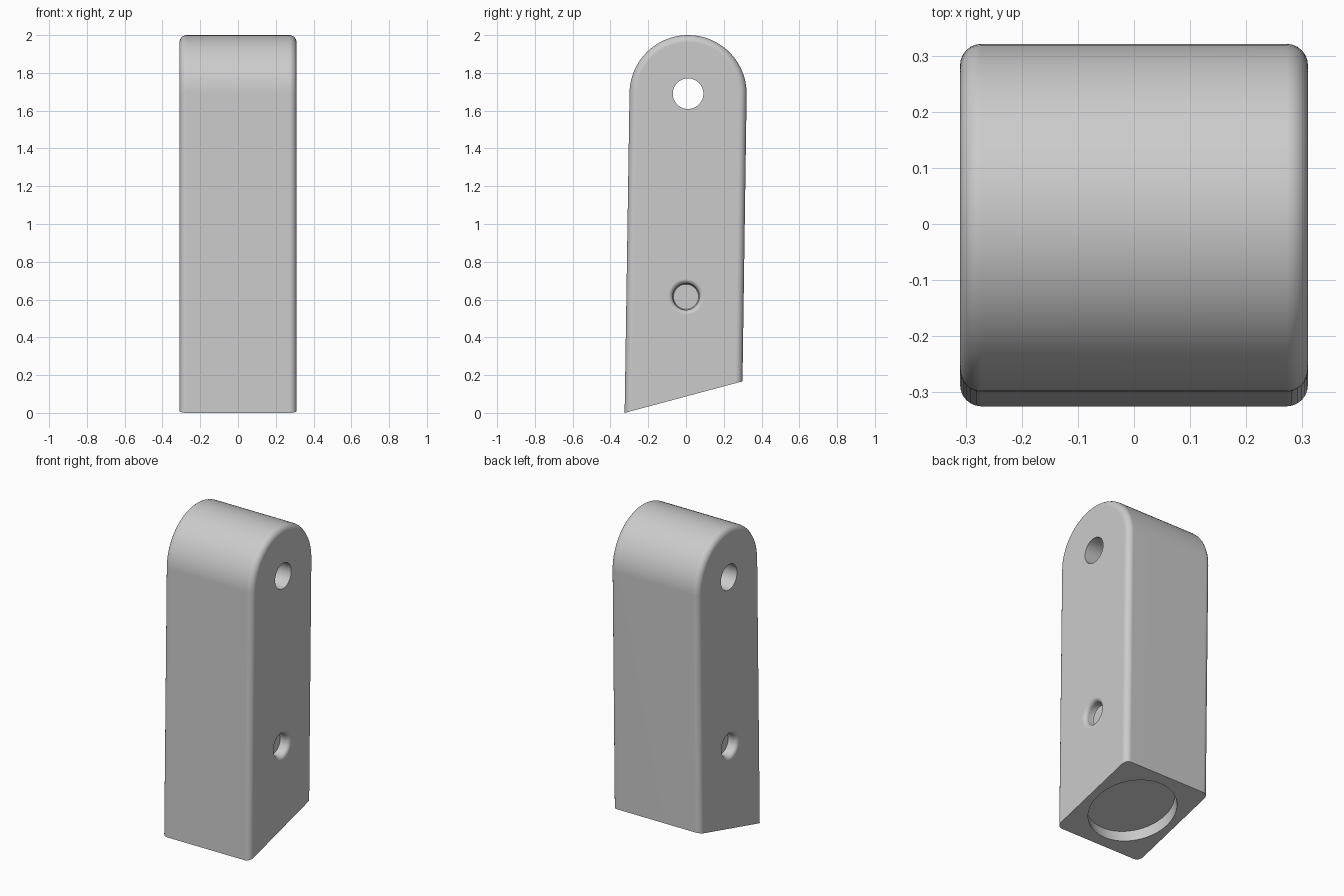
import bpy, bmesh
from math import sin, cos, pi, radians
from mathutils import Matrix, Vector

cube = bpy.data.objects.get("Cube")
if cube:
    bpy.data.objects.remove(cube, do_unlink=True)

grey = bpy.data.materials.new("plain grey")
grey.use_nodes = True
colour = (0.6, 0.6, 0.6, 1)
grey.diffuse_color = colour
grey.node_tree.nodes["Principled BSDF"].inputs["Base Color"].default_value = colour

HALF = 0.31                          # half width of the block
PIVOT = Vector((0, 0.011, 1.69))     # centre of the rounded top
TILT = radians(0.8)


def make_object(name, bm):
    bmesh.ops.recalc_face_normals(bm, faces=bm.faces)
    mesh = bpy.data.meshes.new(name)
    bm.to_mesh(mesh)
    bm.free()
    mesh.materials.append(grey)
    obj = bpy.data.objects.new(name, mesh)
    bpy.context.collection.objects.link(obj)
    return obj


def lathe(name, profile, matrix, steps=48):
    """Closed solid turned about local z from (radius, height) points."""
    bm = bmesh.new()
    rings = [[bm.verts.new((r * cos(2 * pi * i / steps), r * sin(2 * pi * i / steps), h))
              for i in range(steps)] for r, h in profile]
    for a, b in zip(rings, rings[1:]):
        for i in range(steps):
            j = (i + 1) % steps
            bm.faces.new((a[i], a[j], b[j], b[i]))
    bm.faces.new(rings[0])
    bm.faces.new(rings[-1])
    bm.transform(matrix)
    obj = make_object(name, bm)
    obj.hide_render = True
    return obj


# Block: arched side profile with a slanted foot, extruded across x
arc = [(PIVOT.y + HALF * cos(a), PIVOT.z + HALF * sin(a))
       for a in (-TILT + (pi * i / 40) for i in range(41))]
profile = [(-0.325, 0), (0.299, 0.167)] + arc
bm = bmesh.new()
side = bm.faces.new([bm.verts.new((-HALF, y, z)) for y, z in profile])
moved = bmesh.ops.extrude_face_region(bm, geom=[side])["geom"]
bmesh.ops.translate(bm, verts=[v for v in moved if isinstance(v, bmesh.types.BMVert)],
                    vec=(2 * HALF, 0, 0))
if not side.is_valid or len(bm.faces) < len(profile) + 2:
    bm.faces.new([v for v in bm.verts if v.co.x < 0])

# Round the rims of both sides, leaving the foot sharp
rims = [e for e in bm.edges
        if abs(e.verts[0].co.x - e.verts[1].co.x) < 0.001
        and max(v.co.z for v in e.verts) > 0.5]
bmesh.ops.bevel(bm, geom=rims, offset=0.038, segments=6, profile=0.5,
                affect="EDGES", clamp_overlap=False)
block = make_object("block", bm)

# Cross hole, side dimples and foot recess
along_x = Matrix.Rotation(pi / 2, 4, "Y")
cutters = [lathe("cross_hole_cutter", [(0.081, -0.5), (0.081, 0.5)],
                 Matrix.Translation(PIVOT) @ along_x)]

lip = 0.025
dimple = [(0.066, -0.06), (0.07, -0.05)]
dimple += [(0.07 + lip * (1 - cos(a)), -lip + lip * sin(a))
           for a in (pi / 2 * i / 6 for i in range(7))]
dimple += [(0.095, 0.05)]
for label, sign in (("left", 1), ("right", -1)):
    place = Matrix.Translation((sign * HALF, 0, 0.615)) @ Matrix.Rotation(sign * pi / 2, 4, "Y")
    cutters.append(lathe(label + "_dimple_cutter", dimple, place))

foot_normal = Vector((0, 0.167, -0.624)).normalized()
foot = Matrix.Translation((0, -0.013, 0.0835)) @ foot_normal.to_track_quat("Z", "Y").to_matrix().to_4x4()
cutters.append(lathe("foot_recess_cutter", [(0.26, -0.075), (0.26, 0.1)], foot, 64))

bpy.context.view_layer.objects.active = block
for cutter in cutters:
    mod = block.modifiers.new(cutter.name, "BOOLEAN")
    mod.operation = "DIFFERENCE"
    mod.solver = "EXACT"
    mod.object = cutter
    bpy.ops.object.modifier_apply(modifier=mod.name)
    bpy.data.objects.remove(cutter, do_unlink=True)

# Smooth rounded surfaces, crisp edges and flat sides
bpy.ops.object.select_all(action="DESELECT")
block.select_set(True)
bpy.ops.object.shade_smooth_by_angle(angle=radians(30))
weighted = block.modifiers.new("flat_sides", "WEIGHTED_NORMAL")
weighted.keep_sharp = True
